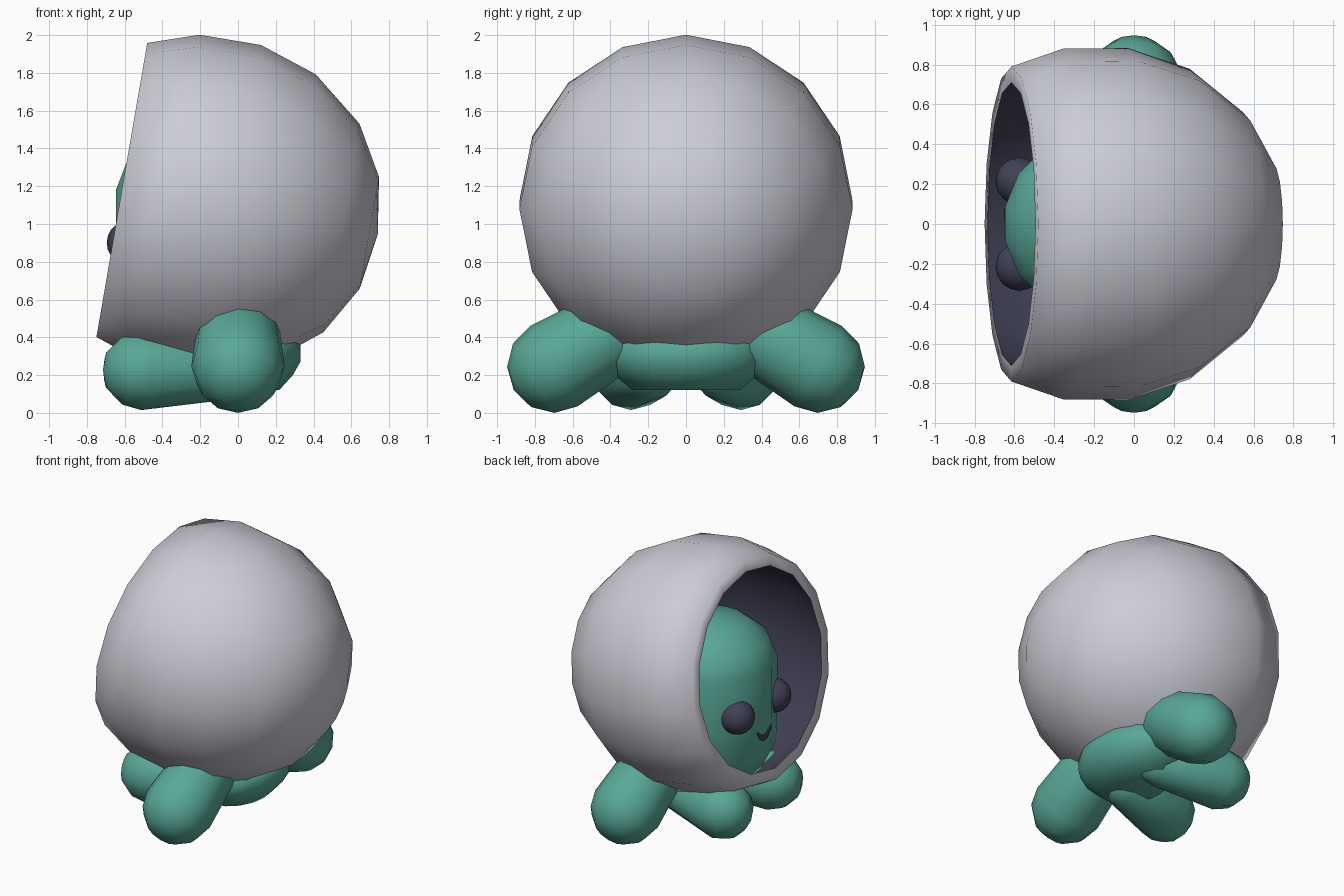
import bpy, bmesh, math
from mathutils import Matrix, Vector

if "Cube" in bpy.data.objects:
    bpy.data.objects.remove(bpy.data.objects["Cube"])


def material(name, rgb):
    m = bpy.data.materials.new(name)
    m.diffuse_color = (*rgb, 1)
    m.use_nodes = True
    m.node_tree.nodes["Principled BSDF"].inputs["Base Color"].default_value = m.diffuse_color
    return m


GREY = material("shell grey", (0.61, 0.61, 0.68))
TEAL = material("skin teal", (0.10, 0.39, 0.31))
DARK = material("dark indigo", (0.055, 0.053, 0.095))


def finish(bm, name, mats, angle=75):
    bmesh.ops.recalc_face_normals(bm, faces=bm.faces)
    me = bpy.data.meshes.new(name)
    bm.to_mesh(me)
    bm.free()
    for m in mats:
        me.materials.append(m)
    ob = bpy.data.objects.new(name, me)
    bpy.context.collection.objects.link(ob)
    bpy.ops.object.select_all(action='DESELECT')
    ob.select_set(True)
    bpy.context.view_layer.objects.active = ob
    bpy.ops.object.shade_smooth_by_angle(angle=math.radians(angle))
    return ob


def lathe(name, profile, n, matrix, mats, phase=0.0, second_from=None):
    """Spin (height, radius) points about local z; radius 0 makes a pole."""
    bm = bmesh.new()
    rings = []
    for h, r in profile:
        count = 1 if r == 0 else n
        rings.append([bm.verts.new(matrix @ Vector((
            r * math.cos(2 * math.pi * (i + phase) / n),
            r * math.sin(2 * math.pi * (i + phase) / n), h)))
            for i in range(count)])
    for k, (a, b) in enumerate(zip(rings, rings[1:])):
        for i in range(n):
            j = (i + 1) % n
            if len(a) == 1:
                f = bm.faces.new((a[0], b[i], b[j]))
            elif len(b) == 1:
                f = bm.faces.new((a[i], a[j], b[0]))
            else:
                f = bm.faces.new((a[i], a[j], b[j], b[i]))
            if second_from is not None and k >= second_from:
                f.material_index = 1
    return finish(bm, name, mats)


def limb(name, start, end, r0, r1):
    """Tapered capsule between two points."""
    start, end = Vector(start), Vector(end)
    d = end - start
    L = d.length
    prof = [(-r0, 0), (-0.7 * r0, 0.7 * r0), (0, r0), (L, r1)]
    prof += [(L + r1 * math.sin(a), r1 * math.cos(a))
             for a in (math.radians(30), math.radians(60))]
    prof.append((L + r1, 0))
    m = Matrix.Translation(start) @ d.to_track_quat('Z', 'Y').to_matrix().to_4x4()
    lathe(name, prof, 12, m, [TEAL])


# Hollow shell with a tilted opening towards -x, grey outside, dark inside
outer = [(1.375, 0), (1.33, 0.30), (1.18, 0.56), (0.908, 0.778),
         (0.594, 0.882), (0.265, 0.88), (0, 0.79)]
inner = [(0, 0.71), (0.26, 0.80), (0.594, 0.80), (0.87, 0.71),
         (1.12, 0.51), (1.26, 0.27), (1.30, 0)]
tilt = Matrix.Translation((-0.615, 0, 1.18)) @ Matrix.Rotation(math.radians(99.8), 4, 'Y')
lathe("shell", outer + inner, 16, tilt, [GREY, DARK], second_from=len(outer))

# Rounded body inside the shell
lathe("body", [(0.36, 0), (0.38, 0.36), (0.55, 0.445), (0.8, 0.455), (1.18, 0.455),
               (1.32, 0.40), (1.44, 0.25), (1.50, 0)],
      16, Matrix.Translation((-0.2, 0, 0)), [TEAL], phase=0.5)

# Hips under the shell
lathe("hips", [(0.12, 0), (0.12, 0.66), (0.2, 0.88), (0.27, 1), (0.37, 1), (0.42, 0.8), (0.42, 0)],
      16, Matrix.Diagonal((0.33, 0.43, 1, 1)), [TEAL])

# Eyes and legs, mirrored across y
for s, side in ((1, "left"), (-1, "right")):
    limb(f"side_leg_{side}", (0, s * 0.36, 0.45), (0, s * 0.70, 0.247), 0.22, 0.247)
    limb(f"front_leg_{side}", (-0.05, s * 0.18, 0.22), (-0.51, s * 0.29, 0.225), 0.15, 0.21)
    bm = bmesh.new()
    bmesh.ops.create_uvsphere(bm, u_segments=16, v_segments=10, radius=0.12,
                              matrix=Matrix.Translation((-0.575, s * 0.215, 0.9)))
    finish(bm, f"eye_{side}", [DARK])

# Smile: thin crescent plate on the front facet of the body
bm = bmesh.new()
N = 10
low, high = [], []
for i in range(N + 1):
    u = -1 + 2 * i / N
    y, z = 0.08 * u, 0.685 + 0.06 * u * u
    t = 0.008 + 0.014 * (1 - u ** 4)
    low.append(bm.verts.new((-0.651, y, z - t)))
    high.append(bm.verts.new((-0.651, y, z + t)))
for i in range(N):
    bm.faces.new((low[i], low[i + 1], high[i + 1], high[i]))
ext = bmesh.ops.extrude_face_region(bm, geom=bm.faces[:])
bmesh.ops.translate(bm, vec=(0.008, 0, 0),
                    verts=[v for v in ext["geom"] if isinstance(v, bmesh.types.BMVert)])
finish(bm, "smile", [DARK], 30)
